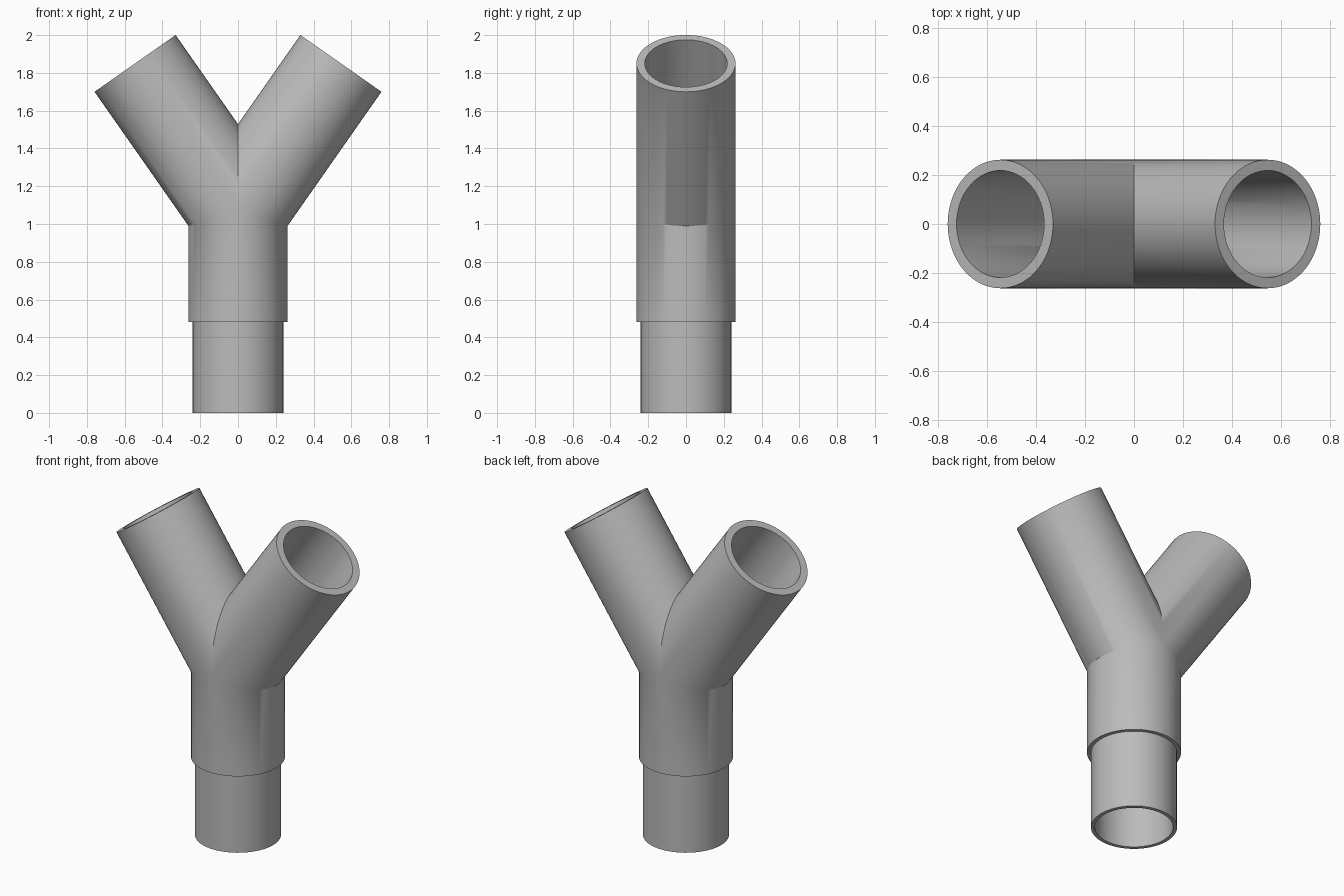
import bpy, bmesh, math
from mathutils import Vector, Matrix

if "Cube" in bpy.data.objects:
    bpy.data.objects.remove(bpy.data.objects["Cube"])

SEGS = 64
TILT = math.radians(35)             # lean of each arm from vertical
JOINT = Vector((0, 0, 1.072))       # where the pipe axes meet
ARM = 0.95                          # arm length along its axis
OUTER, SPIGOT, BORE = 0.262, 0.24, 0.218

grey = bpy.data.materials.new("plain grey")
grey.diffuse_color = (0.5, 0.5, 0.5, 1)
grey.use_nodes = True
grey.node_tree.nodes["Principled BSDF"].inputs["Base Color"].default_value = grey.diffuse_color

bm = bmesh.new()


def ring(radius, center, tilt, mitre=False):
    """Circle of the pipe; a mitre ring lies on the plane halving the bend."""
    rot = Matrix.Rotation(tilt, 3, 'Y')
    verts = []
    for i in range(SEGS):
        a = 2 * math.pi * i / SEGS
        p = Vector((radius * math.cos(a), radius * math.sin(a), 0))
        if mitre:
            p.z = -p.x * math.tan(TILT / 2)
        verts.append(bm.verts.new(Vector(center) + rot @ p))
    return verts


# One bent pipe: spigot, collar step, bend, open end, then back down the bore
end = JOINT + Vector((math.sin(TILT), 0, math.cos(TILT))) * ARM
rings = [
    ring(SPIGOT, (0, 0, 0), 0),
    ring(SPIGOT, (0, 0, 0.48), 0),
    ring(OUTER, (0, 0, 0.48), 0),
    ring(OUTER, JOINT, 0, True),
    ring(OUTER, end, TILT),
    ring(BORE, end, TILT),
    ring(BORE, JOINT, 0, True),
    ring(BORE, (0, 0, 0), 0),
]
for k, lower in enumerate(rings):
    upper = rings[(k + 1) % len(rings)]
    for i in range(SEGS):
        j = (i + 1) % SEGS
        bm.faces.new((lower[i], lower[j], upper[j], upper[i]))

# Keep the right half and mirror it to form the Y
bmesh.ops.bisect_plane(bm, geom=bm.verts[:] + bm.edges[:] + bm.faces[:], dist=1e-5,
                       plane_co=(0, 0, 0), plane_no=(1, 0, 0), clear_inner=True)
half = bm.copy()
flip = {}
for v in half.verts:
    flip[v] = v.co.copy() if abs(v.co.x) < 1e-4 else Vector((-v.co.x, v.co.y, v.co.z))
for f in half.faces:
    bm.faces.new([bm.verts.new(flip[v]) for v in reversed(f.verts)])
half.free()
bmesh.ops.remove_doubles(bm, verts=bm.verts, dist=1e-4)

mesh = bpy.data.meshes.new("y_pipe_fitting")
bm.to_mesh(mesh)
bm.free()
mesh.materials.append(grey)
fitting = bpy.data.objects.new("y_pipe_fitting", mesh)
bpy.context.collection.objects.link(fitting)
bpy.context.view_layer.objects.active = fitting
fitting.select_set(True)
bpy.ops.object.shade_smooth_by_angle(angle=math.radians(30))
